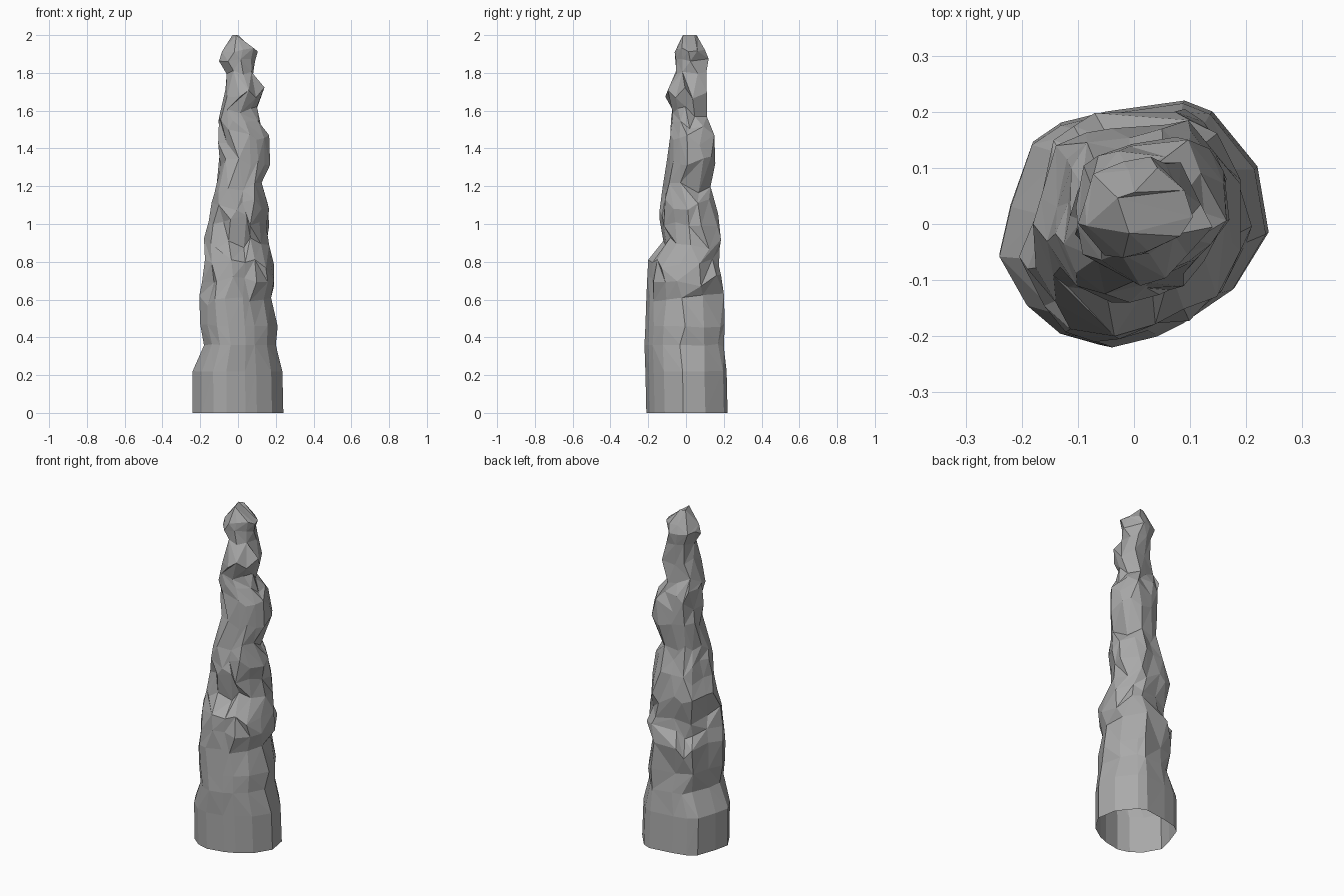
import bpy, bmesh, math, random

random.seed(5)
if "Cube" in bpy.data.objects:
    bpy.data.objects.remove(bpy.data.objects["Cube"], do_unlink=True)

stone = bpy.data.materials.new("grey_stone")
stone.use_nodes = True
grey = (0.4, 0.4, 0.4, 1)
stone.diffuse_color = grey
stone.node_tree.nodes["Principled BSDF"].inputs["Base Color"].default_value = grey

# footprint of the rock, anticlockwise
OUTLINE = [(.24, -.02), (.22, .1), (.14, .2), (.09, .22), (-.05, .2), (-.13, .18),
           (-.18, .145), (-.22, .03), (-.24, -.06), (-.19, -.15), (-.13, -.2),
           (-.06, -.22), (.04, -.2), (.1, -.175), (.18, -.12)]

# bulges and necks: height, left/right limits, front/back limits
RINGS = [(0, -.24, .24, -.21, .22), (.22, -.24, .235, -.215, .215),
         (.36, -.18, .2, -.22, .2), (.46, -.2, .21, -.215, .205),
         (.6, -.205, .175, -.21, .2), (.7, -.19, .19, -.205, .185),
         (.79, -.175, .19, -.2, .175), (.9, -.18, .165, -.12, .185),
         (1.02, -.155, .165, -.14, .17), (1.1, -.14, .165, -.14, .14),
         (1.19, -.125, .125, -.13, .13), (1.33, -.1, .17, -.1, .155),
         (1.45, -.105, .165, -.09, .15), (1.53, -.12, .125, -.08, .13),
         (1.6, -.1, .1, -.085, .11), (1.69, -.075, .14, -.11, .11),
         (1.8, -.06, .09, -.06, .11), (1.87, -.1, .09, -.06, .12),
         (1.92, -.085, .105, -.06, .1), (2, -.035, .01, -.02, .06)]


def fit(values, low, high):
    a, b = min(values), max(values)
    return [low + (v - a) / (b - a) * (high - low) for v in values]


def roughness(x, y, z):
    """Smooth foot and front, craggy middle, plainer knob at the tip."""
    if z > 1.95:
        return 0
    if z > 1.75:
        return .4
    start = .45 if y < -.1 and x > -.15 else .2
    return min(1, max(0, (z - start) * 2.5))


def ring_points(z, x0, x1, y0, y1):
    """Dented copy of the footprint, stretched to the limits of this height."""
    xs, ys, zs = [], [], []
    for x, y in OUTLINE:
        rough = roughness(x, y, z)
        dent = 1 - rough * random.choice((0, 0, .04, .08, .16))
        angle = rough * random.uniform(-.12, .12)
        c, s = math.cos(angle) * dent, math.sin(angle) * dent
        xs.append(x * c - y * s)
        ys.append(x * s + y * c)
        zs.append(z + rough * random.uniform(-.035, .035))
    return zip(fit(xs, x0, x1), fit(ys, y0, y1), zs)


# rock column: rings joined by triangles, open underneath
bm = bmesh.new()
rings = [[bm.verts.new(p) for p in ring_points(*r)] for r in RINGS]
n = len(OUTLINE)
for lower, upper in zip(rings, rings[1:]):
    for i in range(n):
        a, b = lower[i], lower[(i + 1) % n]
        c, d = upper[(i + 1) % n], upper[i]
        if random.random() < .5:
            bm.faces.new((a, b, c))
            bm.faces.new((a, c, d))
        else:
            bm.faces.new((a, b, d))
            bm.faces.new((b, c, d))
bm.faces.new(rings[-1])

# broaden the facets where points crowd together
upper_verts = [v for v in bm.verts if v.co.z > .3]
bmesh.ops.remove_doubles(bm, verts=upper_verts, dist=.045)
bmesh.ops.triangulate(bm, faces=[f for f in bm.faces if len(f.verts) > 3])
bmesh.ops.recalc_face_normals(bm, faces=bm.faces)

mesh = bpy.data.meshes.new("rock_column")
bm.to_mesh(mesh)
bm.free()
mesh.materials.append(stone)
rock = bpy.data.objects.new("rock_column", mesh)
bpy.context.collection.objects.link(rock)
